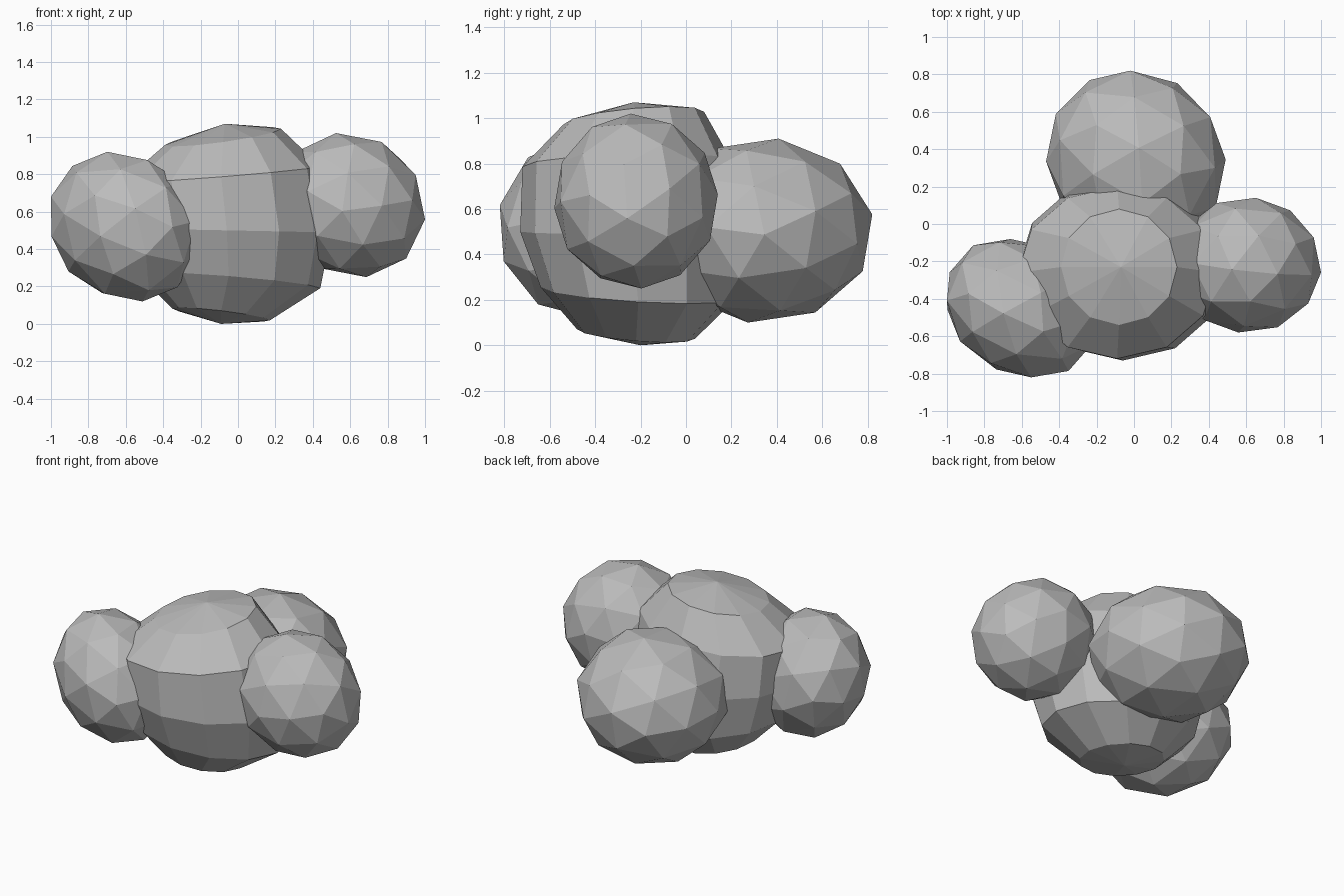
import bpy
import bmesh
from math import cos, sin, tau
from mathutils import Euler, Vector

if "Cube" in bpy.data.objects:
    bpy.data.objects.remove(bpy.data.objects["Cube"], do_unlink=True)

grey = bpy.data.materials.new("soft grey")
grey.use_nodes = True
colour = (0.5, 0.5, 0.5, 1)
grey.diffuse_color = colour
grey.node_tree.nodes["Principled BSDF"].inputs["Base Color"].default_value = colour


def finish(name, bm):
    """Turn a bmesh into a flat-shaded grey object."""
    bmesh.ops.recalc_face_normals(bm, faces=bm.faces)
    mesh = bpy.data.meshes.new(name)
    bm.to_mesh(mesh)
    bm.free()
    mesh.materials.append(grey)
    bpy.context.collection.objects.link(bpy.data.objects.new(name, mesh))


def puff(name, low, high, turn, lean_y=0.0, lean_z=0.0):
    """Faceted ball, turned, leaned in x along y and z, then fitted to a box."""
    bm = bmesh.new()
    bmesh.ops.create_icosphere(bm, subdivisions=2, radius=1)
    bmesh.ops.rotate(bm, verts=bm.verts, matrix=Euler(turn).to_matrix())
    for v in bm.verts:
        v.co.x += lean_y * v.co.y + lean_z * v.co.z
    low, high = Vector(low), Vector(high)
    for axis in range(3):
        values = [v.co[axis] for v in bm.verts]
        a, b = min(values), max(values)
        for v in bm.verts:
            t = (v.co[axis] - a) / (b - a)
            v.co[axis] = low[axis] + t * (high[axis] - low[axis])
    finish(name, bm)


# Central puff: stacked rings, each (x, y, z, radius x, radius y, tilt x, tilt y)
SIDES = 12
rings = [
    (-0.09, -0.22, 0.05, 0.26, 0.26, -0.12, -0.08),
    (-0.05, -0.21, 0.23, 0.49, 0.43, -0.08, -0.06),
    (-0.06, -0.24, 0.50, 0.56, 0.49, -0.02, 0.0),
    (-0.09, -0.26, 0.80, 0.53, 0.46, 0.08, 0.03),
    (-0.08, -0.23, 1.00, 0.31, 0.31, 0.14, 0.09),
]
bm = bmesh.new()
loops = []
for x, y, z, rx, ry, tx, ty in rings:
    loop = []
    for i in range(SIDES):
        dx, dy = rx * cos(tau * i / SIDES), ry * sin(tau * i / SIDES)
        loop.append(bm.verts.new((x + dx, y + dy, z + tx * dx + ty * dy)))
    loops.append(loop)
bottom = bm.verts.new((-0.09, -0.20, 0.0))
top = bm.verts.new((-0.07, -0.23, 1.07))
for i in range(SIDES):
    j = (i + 1) % SIDES
    for a, b in zip(loops, loops[1:]):
        bm.faces.new((a[i], a[j], b[j], b[i]))
    bm.faces.new((loops[0][j], loops[0][i], bottom))
    bm.faces.new((loops[-1][i], loops[-1][j], top))
finish("central_puff", bm)

# Surrounding puffs
puff("right_front_puff", (-1.0, -0.82, 0.12), (-0.21, -0.08, 0.92),
     (0.4, 0.3, 0.2), lean_y=-0.18, lean_z=-0.12)
puff("left_puff", (0.21, -0.58, 0.25), (1.0, 0.14, 1.02),
     (0.5, -0.3, 0.7), lean_z=-0.08)
puff("back_puff", (-0.47, -0.14, 0.10), (0.49, 0.82, 0.91),
     (0.2, 0.5, 0.1), lean_y=-0.06)
